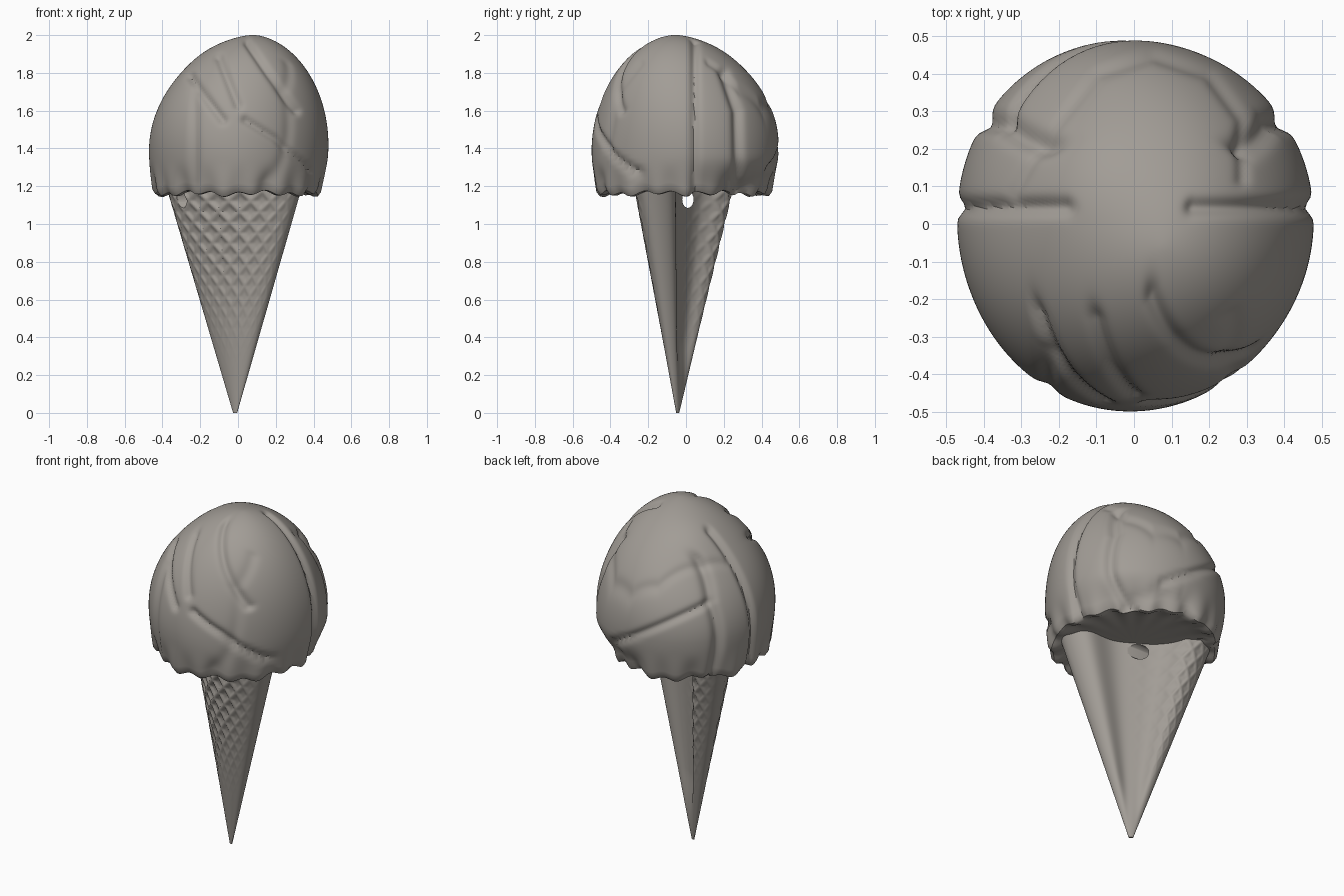
import bpy, bmesh
from math import sin, cos, pi, exp, radians
from mathutils import Vector
from mathutils.geometry import intersect_point_line

if "Cube" in bpy.data.objects:
    bpy.data.objects.remove(bpy.data.objects["Cube"])

clay = bpy.data.materials.new("warm_grey")
clay.use_nodes = True
COLOUR = (0.36, 0.335, 0.305, 1)
clay.diffuse_color = COLOUR
clay.node_tree.nodes["Principled BSDF"].inputs["Base Color"].default_value = COLOUR


def gauss(d, width):
    return exp(-(d / width) ** 2)


def smooth(t):
    t = max(0, min(1, t))
    return t * t * (3 - 2 * t)


def lathe(name, rows, sides, place):
    """Skin closed rings of points, place(row, angle), and cap both ends."""
    bm = bmesh.new()
    rings = [[bm.verts.new(place(row, 2 * pi * i / sides)) for i in range(sides)]
             for row in rows]
    for low, high in zip(rings, rings[1:]):
        for i in range(sides):
            j = (i + 1) % sides
            bm.faces.new((low[i], low[j], high[j], high[i]))
    bm.faces.new(rings[0][::-1])
    bm.faces.new(rings[-1])
    bmesh.ops.recalc_face_normals(bm, faces=bm.faces)
    mesh = bpy.data.meshes.new(name)
    bm.to_mesh(mesh)
    bm.free()
    mesh.materials.append(clay)
    obj = bpy.data.objects.new(name, mesh)
    bpy.context.collection.objects.link(obj)
    return obj


# Creases in the scoop: two projection axes, side of the third axis, path, depth, width
CREASES = [
    ((0, 2), -1, [(.05, 1.96), (.16, 1.8), (.31, 1.6)], .02, .02),
    ((0, 2), -1, [(.04, 1.55), (.2, 1.45), (.38, 1.28)], .02, .02),
    ((0, 2), -1, [(-.25, 1.78), (-.18, 1.68), (-.08, 1.55)], .022, .022),
    ((0, 2), -1, [(-.1, 1.88), (0, 1.63)], .02, .022),
    ((0, 2), -1, [(-.23, 1.7), (-.23, 1.2)], .012, .025),
    ((0, 2), 1, [(.17, 1.3), (-.33, 1.6)], .018, .02),
    ((0, 1), 0, [(-.6, .045), (-.18, .045)], .022, .022),
    ((0, 1), 0, [(.16, .045), (.6, .045)], .022, .022),
    ((1, 2), 0, [(.2, 1.8), (.27, 1.6), (.28, 1.15)], .026, .025),
    ((1, 2), 1, [(-.24, 1.85), (-.36, 1.7), (-.45, 1.2)], .008, .02),
    ((0, 1), 0, [(-.32, .08), (-.25, .2), (-.1, .4), (.05, .45), (.2, .4),
                 (.29, .28), (.29, .12)], .01, .018),
]


def crease_depth(p):
    total = 0
    for axes, side, path, depth, width in CREASES:
        other = 3 - sum(axes)
        weight = smooth(p[other] * side / .12) if side else 1
        if not weight:
            continue
        q = Vector((p[axes[0]], p[axes[1]], 0))
        nearest = 9
        for a, b in zip(path, path[1:]):
            a, b = Vector((*a, 0)), Vector((*b, 0))
            t = intersect_point_line(q, a, b)[1]
            nearest = min(nearest, (q - a.lerp(b, max(0, min(1, t)))).length)
        total += weight * depth * gauss(nearest, width)
    return min(total, .04)


def scoop_point(row, angle):
    r, z = row
    w = max(0, (z - 1.4) / .6)
    rim = smooth((1.34 - z) / .16) * smooth((r - .6) / .25)
    # Scalloped lower edge, tucked in at the back
    lobes = .6 * cos(18 * angle) + .4 * sin(7 * angle + 1)
    z -= .017 * rim * lobes
    r += .017 * rim * lobes + .012 * sin(3 * angle + 5 * z) * r
    r *= 1 - .13 * smooth((1.36 - z) / .2) * max(0, cos(angle - pi / 4)) ** 4
    p = Vector((.475 * r * cos(angle) + .08 * w ** 2,
                .495 * r * sin(angle) - .06 * w ** 2, z))
    out = (p - Vector((0, 0, 1.45))).normalized()
    swell = .022 * gauss((p - Vector((-.13, .13, 1.88))).length, .17)
    return p + out * (swell - crease_depth(p)) if r > .78 or z > 1.3 else p


scoop_rows = [(.02, 1.18), (.4, 1.18), (.65, 1.18), (.78, 1.175), (.86, 1.16),
              (.91, 1.162), (.945, 1.185)]
scoop_rows += [(.955 + .045 * sin(pi / 2 * i / 8), 1.21 + .19 * i / 8) for i in range(9)]
for i in range(1, 71):
    a = pi / 2 * i / 71
    scoop_rows.append((cos(a) ** 1.18, 1.4 + .6 * sin(a)))
scoop = lathe("ice_cream_scoop", scoop_rows, 220, scoop_point)

# Flattened cone, turned on its axis, with a broad sunken fold on the back
TURN = radians(-32)


def cone_point(z, angle):
    k = .03 + .97 * z / 1.2
    back = smooth(sin(angle) * 4)
    fold = back * exp(-((cos(angle) + .02) / .6) ** 4)
    # Crossed waffle ribs, fading towards the tip and on the smooth back flank
    ribs = max(abs(cos(9 * angle + 28 * z)), abs(cos(9 * angle - 28 * z))) ** 5
    flank = 1 - back * smooth(cos(angle) * 3 + .5)
    bump = 1 + .1 * (ribs - .6) * smooth((z - .2) / .7) * flank
    u = .41 * k * cos(angle)
    v = .175 * k * sin(angle) * bump * (1 - .9 * fold * smooth(z / .4))
    return Vector((u * cos(TURN) - v * sin(TURN) - .015 - .005 * k,
                   u * sin(TURN) + v * cos(TURN) - .045 + .035 * k, z))


cone = lathe("waffle_cone", [1.2 * i / 160 for i in range(161)], 200, cone_point)

# Small opening under the scoop
bpy.ops.mesh.primitive_cylinder_add(vertices=20, radius=.03, depth=1.2,
                                    location=(0, .01, 1.13), rotation=(0, pi / 2, 0))
cutter = bpy.context.object
cutter.name = "opening_cutter"
cutter.scale = (1.5, 1, 1)
cutter.hide_render = True
cut = cone.modifiers.new("opening", "BOOLEAN")
cut.operation = "DIFFERENCE"
cut.solver = "EXACT"
cut.object = cutter
bpy.context.view_layer.update()
graph = bpy.context.evaluated_depsgraph_get()
cone_mesh = bpy.data.meshes.new_from_object(cone.evaluated_get(graph))
cone.modifiers.clear()
cone.data = cone_mesh
bpy.data.objects.remove(cutter)

# Soft shading with sharp folds
for obj in (scoop, cone):
    bpy.ops.object.select_all(action="DESELECT")
    obj.select_set(True)
    bpy.context.view_layer.objects.active = obj
    bpy.ops.object.shade_smooth_by_angle(angle=radians(40))
